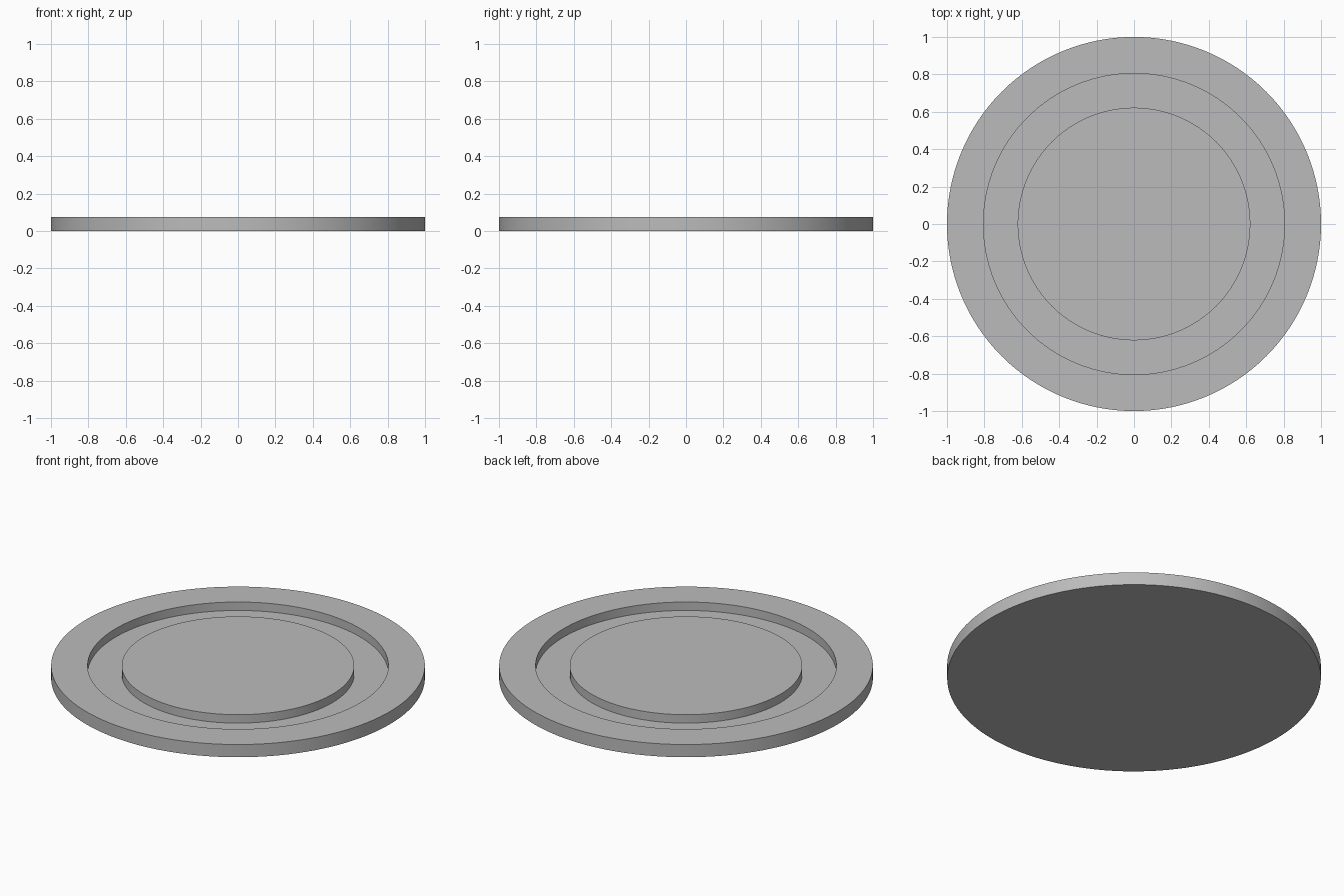
import bpy, bmesh, math

cube = bpy.data.objects.get("Cube")
if cube:
    bpy.data.objects.remove(cube, do_unlink=True)

SIDES = 128
HEIGHT, FLOOR = 0.075, 0.025
OUTER, GROOVE_OUT, GROOVE_IN = 1.0, 0.805, 0.622

# Plain grey
grey = bpy.data.materials.new("grey")
grey.use_nodes = True
colour = (0.5, 0.5, 0.5, 1)
grey.diffuse_color = colour
grey.node_tree.nodes["Principled BSDF"].inputs["Base Color"].default_value = colour

# Half section of the disc, from bottom rim to the raised centre
profile = [(OUTER, 0), (OUTER, HEIGHT), (GROOVE_OUT, HEIGHT), (GROOVE_OUT, FLOOR),
           (GROOVE_IN, FLOOR), (GROOVE_IN, HEIGHT)]

bm = bmesh.new()
rings = [[bm.verts.new((r * math.cos(i * math.tau / SIDES),
                        r * math.sin(i * math.tau / SIDES), z))
          for i in range(SIDES)] for r, z in profile]

# Walls, rim and groove floor
for low, high in zip(rings, rings[1:]):
    for i in range(SIDES):
        j = (i + 1) % SIDES
        bm.faces.new((low[i], low[j], high[j], high[i]))

# Flat underside and centre plateau
bm.faces.new(rings[0][::-1])
bm.faces.new(rings[-1])

mesh = bpy.data.meshes.new("grooved_disc")
bm.to_mesh(mesh)
bm.free()
mesh.materials.append(grey)
disc = bpy.data.objects.new("grooved_disc", mesh)
bpy.context.collection.objects.link(disc)

# Smooth round walls with sharp rims
bpy.ops.object.select_all(action="DESELECT")
disc.select_set(True)
bpy.context.view_layer.objects.active = disc
bpy.ops.object.shade_smooth_by_angle(angle=math.radians(30))
